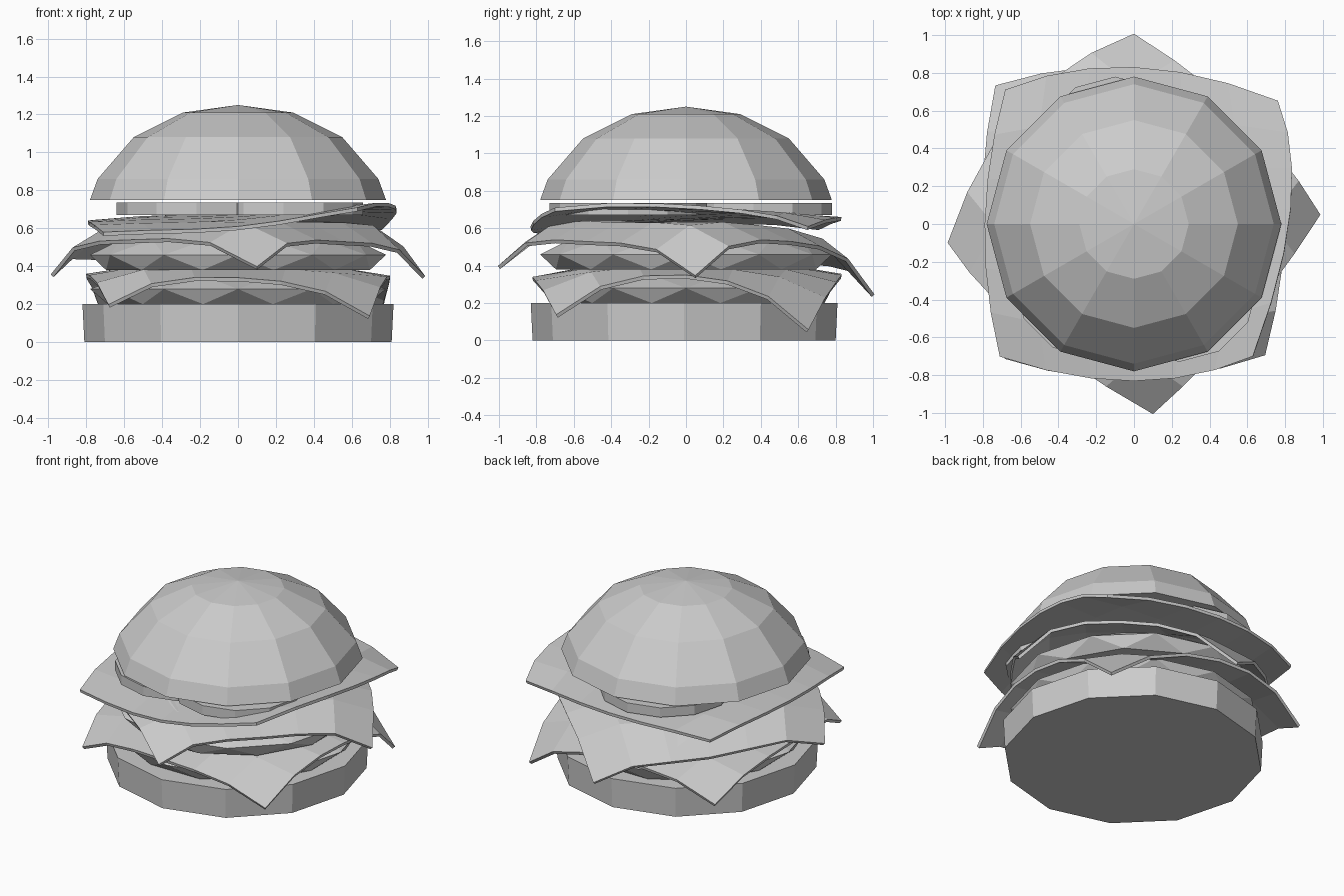
import bpy, bmesh
from math import sin, cos, radians
from mathutils import Vector

cube = bpy.data.objects.get("Cube")
if cube:
    bpy.data.objects.remove(cube)

grey = bpy.data.materials.new("plain_grey")
grey.use_nodes = True
colour = (0.6, 0.6, 0.6, 1)
grey.diffuse_color = colour
grey.node_tree.nodes["Principled BSDF"].inputs["Base Color"].default_value = colour


def finish(name, bm):
    bmesh.ops.recalc_face_normals(bm, faces=bm.faces[:])
    mesh = bpy.data.meshes.new(name)
    bm.to_mesh(mesh)
    bm.free()
    mesh.materials.append(grey)
    obj = bpy.data.objects.new(name, mesh)
    bpy.context.collection.objects.link(obj)
    return obj


def stack(name, rings, sides=12, centre=(0, 0), apex=None):
    """Rings of (radius, height, twist in degrees), capped or closed to an apex."""
    bm = bmesh.new()
    loops = []
    for r, z, twist in rings:
        angles = [radians(360 * i / sides + twist) for i in range(sides)]
        loops.append([bm.verts.new((centre[0] + r * cos(a), centre[1] + r * sin(a), z))
                      for a in angles])
    for (low, high), ring_a, ring_b in zip(zip(loops, loops[1:]), rings, rings[1:]):
        for i in range(sides):
            j = (i + 1) % sides
            if ring_a[2] == ring_b[2]:
                bm.faces.new((low[i], low[j], high[j], high[i]))
            elif ring_b[2] > ring_a[2]:
                bm.faces.new((low[i], low[j], high[i]))
                bm.faces.new((low[j], high[j], high[i]))
            else:
                bm.faces.new((low[i], high[j], high[i]))
                bm.faces.new((low[i], low[j], high[j]))
    bm.faces.new(loops[0])
    if apex:
        tip = bm.verts.new((*centre, apex))
        for i in range(sides):
            bm.faces.new((loops[-1][i], loops[-1][(i + 1) % sides], tip))
    else:
        bm.faces.new(loops[-1])
    return finish(name, bm)


def sheet(name, control, bulge=0, cells=6):
    """Thin square slice bent through 3 x 3 points, its shoulders raised by bulge."""
    def weights(t):
        return (2 * (t - .5) * (t - 1), 4 * t * (1 - t), 2 * t * (t - .5))

    def shoulder(t):
        s = (2 * t - 1) ** 2
        return s * (1 - s)

    def point(u, v):
        p = sum((Vector(control[r][c]) * weights(v)[r] * weights(u)[c]
                 for r in range(3) for c in range(3)), Vector())
        p.z += bulge * (shoulder(u) + shoulder(v))
        return p

    bm = bmesh.new()
    grid = [[bm.verts.new(point(i / cells, j / cells)) for i in range(cells + 1)]
            for j in range(cells + 1)]
    for j in range(cells):
        for i in range(cells):
            bm.faces.new((grid[j][i], grid[j][i + 1], grid[j + 1][i + 1], grid[j + 1][i]))
    obj = finish(name, bm)
    mod = obj.modifiers.new("thickness", "SOLIDIFY")
    mod.thickness = 0.02
    mod.offset = 0
    return obj


# Buns
stack("bottom_bun", [(.81, 0, 0), (.82, .2, 0)], centre=(0, -.01))
stack("top_bun", [(.78, .75, 0), (.74, .86, 0), (.55, 1.08, 0), (.29, 1.21, 0)], apex=1.25)

# Patties with faceted zigzag sides
stack("lower_patty", [(.71, .2, 15), (.78, .28, 0), (.62, .34, 15)])
stack("upper_patty", [(.72, .38, 15), (.78, .46, 0), (.64, .54, 15)])

# Bent slices, rows from front to back
sheet("lower_slice", [
    [(-.68, -.71, .19), (0, -.82, .33), (.69, -.69, .13)],
    [(-.8, 0, .35), (0, 0, .375), (.8, 0, .34)],
    [(-.73, .73, .18), (0, .83, .34), (.73, .65, .05)]], bulge=.1)
sheet("middle_slice", [
    [(.1, -1, .39), (.56, -.53, .52), (.98, .05, .34)],
    [(-.56, -.56, .53), (0, 0, .6), (.58, .56, .52)],
    [(-.98, -.1, .35), (-.6, .6, .42), (0, 1, .24)]], bulge=.18)
sheet("top_slice", [
    [(-.71, -.7, .57), (0, -.83, .6), (.63, -.7, .7)],
    [(-.79, 0, .63), (0, 0, .66), (.83, .08, .71)],
    [(-.68, .71, .6), (0, .83, .65), (.76, .65, .6)]], bulge=.03)

# Small round slices under the top bun
for i, (x, y) in enumerate([(-.1, .36), (-.22, -.29), (.24, -.31)]):
    stack(f"round_slice_{i + 1}", [(.42, .67, 0), (.42, .735, 0)], centre=(x, y))
